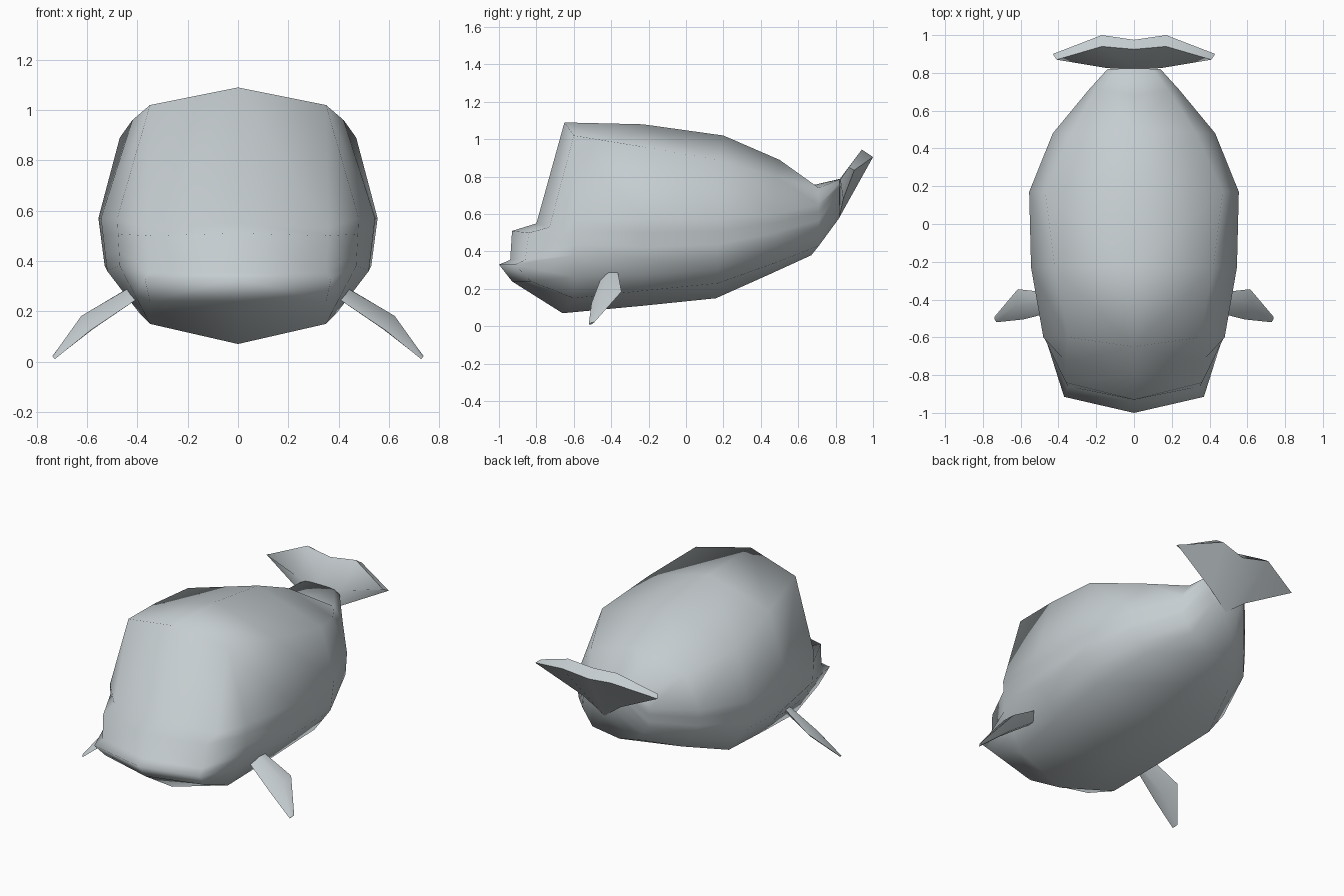
import bpy, bmesh
from mathutils import Vector as V

if "Cube" in bpy.data.objects:
    bpy.data.objects.remove(bpy.data.objects["Cube"])

skin = bpy.data.materials.new("whale_grey")
skin.diffuse_color = (0.56, 0.61, 0.63, 1)
skin.use_nodes = True
skin.node_tree.nodes["Principled BSDF"].inputs["Base Color"].default_value = skin.diffuse_color


def make_half(name, verts, faces, angle):
    """Right half of a part, mirrored across x = 0 and smooth shaded."""
    bm = bmesh.new()
    vs = [bm.verts.new(v) for v in verts]
    for f in faces:
        bm.faces.new([vs[i] for i in f])
    bmesh.ops.recalc_face_normals(bm, faces=bm.faces)
    me = bpy.data.meshes.new(name)
    bm.to_mesh(me)
    bm.free()
    me.materials.append(skin)
    ob = bpy.data.objects.new(name, me)
    bpy.context.collection.objects.link(ob)
    mod = ob.modifiers.new("mirror", 'MIRROR')
    mod.merge_threshold = 0.0005
    bpy.ops.object.select_all(action='DESELECT')
    ob.select_set(True)
    bpy.context.view_layer.objects.active = ob
    bpy.ops.object.modifier_apply(modifier="mirror")
    bpy.ops.object.shade_smooth_by_angle(angle=angle)
    return ob


# Body cross-sections: top (y, z), side y, then shoulder, side, low side,
# belly edge as (x, z), and keel (y, z)
sections = [
    ((-.65, 1.09), -.60, (.35, 1.02), (.48, .57), (.47, .38), (.35, .15), (-.66, .07)),
    ((-.23, 1.08), -.23, (.42, .96), (.545, .57), (.52, .36), (.39, .19), (-.23, .11)),
    ((.20, 1.02), .17, (.47, .89), (.555, .57), (.53, .38), (.42, .23), (.16, .15)),
    ((.50, .89), .48, (.33, .80), (.43, .60), (.42, .46), (.31, .34), (.44, .275)),
    ((.68, .755), .71, (.18, .74), (.24, .65), (.23, .53), (.16, .43), (.67, .38)),
    ((.83, .79), .82, (.10, .785), (.14, .765), (.14, .71), (.09, .62), (.82, .58)),
]
verts, faces = [], []
N = 9
for top, ys, s, m, l, b, keel in sections:
    S, M, L, B = (V((p[0], ys, p[1])) for p in (s, m, l, b))
    verts += [V((0, *top)), S, M, M.lerp(L, .33), M.lerp(L, .7), L,
              L.lerp(B, .5), B, V((0, *keel))]
for r in range(len(sections) - 1):
    for i in range(N - 1):
        a = r * N + i
        faces.append((a, a + 1, a + N + 1, a + N))
last = (len(sections) - 1) * N
faces.append(tuple(range(last, last + N)))

# Face rows: centre (y, z) and corner (x, y, z)
rows = [
    ((-.80, .55), (.36, -.73, .53)),    # foot of the forehead
    ((-.93, .51), (.36, -.84, .50)),    # upper lip
    ((-.94, .355), (.35, -.86, .355)),  # mouth line
    ((-1.0, .33), (.37, -.915, .33)),   # lower lip
    ((-.93, .24), (.35, -.83, .24)),    # jaw
]
f0 = len(verts)
for c, s in rows:
    verts += [V((0, *c)), V(s)]
faces += [(0, 1, f0 + 1, f0), (1, 2, f0 + 1)]
for i in range(len(rows) - 1):
    c = f0 + 2 * i
    faces += [(c, c + 1, c + 3, c + 2), (c + 1, 2 + i, 3 + i, c + 3)]
e = f0 + 2 * len(rows) - 2
faces += [(e, e + 1, 7, 8), (e + 1, 6, 7)]
make_half("body", verts, faces, 3.14)

# Tail flukes: outline of the upper and lower skin, joined at the rim
upper = [(0, .82, .785), (.14, .825, .785), (.41, .87, .85),
         (.17, .94, .945), (0, .925, .925)]
lower = [(0, .82, .582), (.13, .84, .68), (.43, .90, .835),
         (.17, 1.0, .905), (0, .975, .875)]
faces = [(0, 1, 3, 4), (1, 2, 3), (5, 6, 8, 9), (6, 7, 8)]
faces += [(i, i + 1, i + 6, i + 5) for i in range(4)]
make_half("tail_flukes", upper + lower, faces, 1.2)

# Side fins: diamond sections from root to tip (rear, front, half thickness)
fin = [((.39, -.37, .32), (.37, -.45, .27), .025),
       ((.615, -.345, .185), (.585, -.505, .125), .035),
       ((.738, -.49, .022), (.728, -.52, .010), .007)]
verts, faces = [], []
for rear, front, t in fin:
    rear, front = V(rear), V(front)
    mid, n = (rear + front) / 2, V((.65, 0, .76)) * t
    verts += [rear, mid + n, front, mid - n]
for r in range(2):
    for i in range(4):
        a, b = r * 4 + i, r * 4 + (i + 1) % 4
        faces.append((a, b, b + 4, a + 4))
faces += [(0, 1, 2, 3), (8, 9, 10, 11)]
make_half("side_fins", verts, faces, 1.0)
